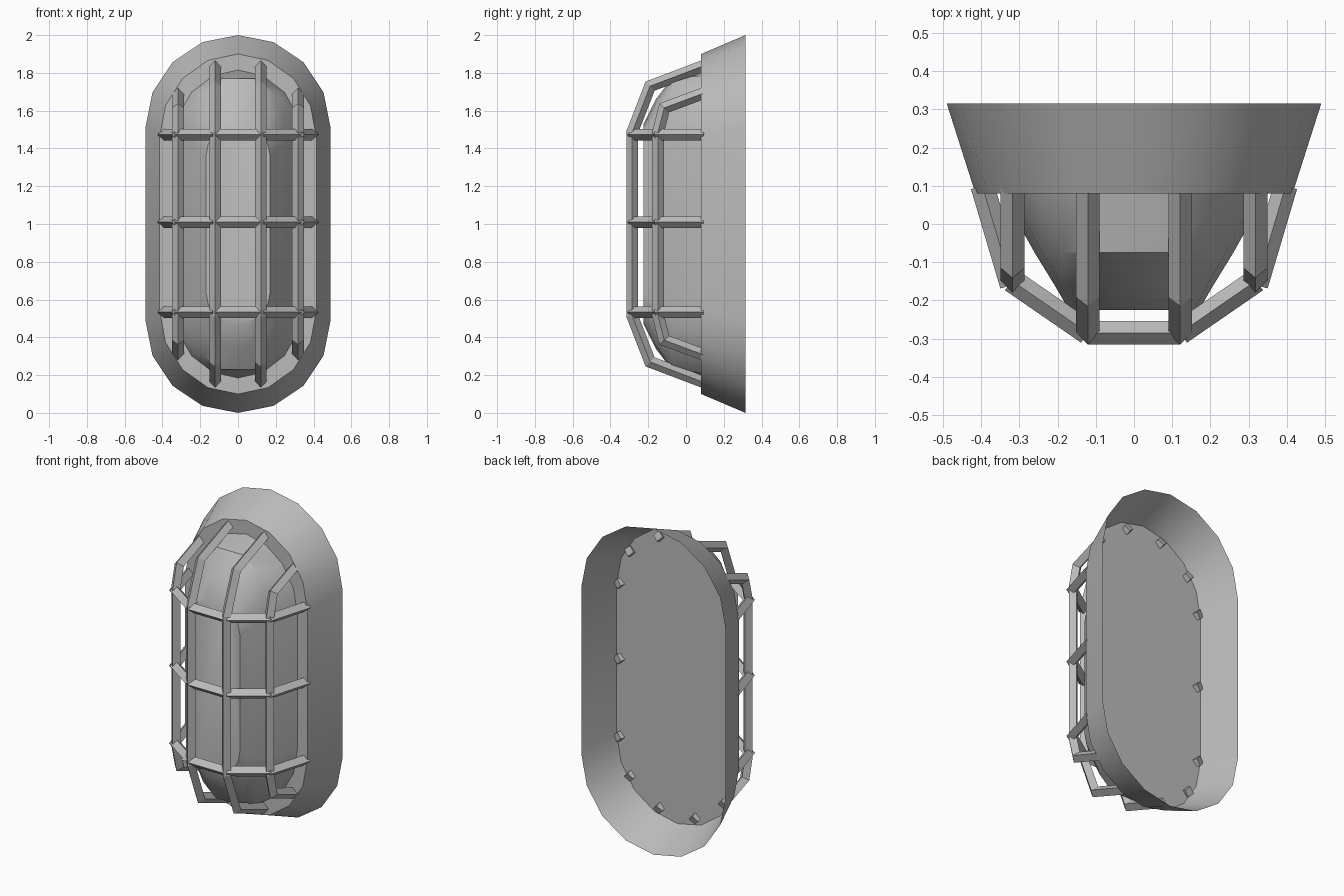
import bpy, bmesh, math
from mathutils import Vector

if "Cube" in bpy.data.objects:
    bpy.data.objects.remove(bpy.data.objects["Cube"])

grey = bpy.data.materials.new("light_grey")
grey.diffuse_color = (0.5, 0.5, 0.5, 1)
grey.use_nodes = True
grey.node_tree.nodes["Principled BSDF"].inputs["Base Color"].default_value = grey.diffuse_color


def finish(name, bm, angle=None):
    bmesh.ops.recalc_face_normals(bm, faces=bm.faces)
    me = bpy.data.meshes.new(name)
    bm.to_mesh(me)
    bm.free()
    me.materials.append(grey)
    ob = bpy.data.objects.new(name, me)
    bpy.context.collection.objects.link(ob)
    if angle:
        bpy.ops.object.select_all(action='DESELECT')
        ob.select_set(True)
        bpy.context.view_layer.objects.active = ob
        bpy.ops.object.shade_smooth_by_angle(angle=math.radians(angle))
    return ob


def stadium(y, rx, rz, arc, cap=9):
    """Upright oval outline: half width, half height, arc rise, flat top limit."""
    pts = []
    for side in (1, -1):
        for i in range(9):
            a = math.pi * i / 8
            z = min(rz - arc + arc * math.sin(a), cap)
            pts.append(Vector((side * rx * math.cos(a), y, 1 + side * z)))
    return pts


def loft(bm, outlines):
    rings = [[bm.verts.new(p) for p in o] for o in outlines]
    for a, b in zip(rings, rings[1:]):
        for i in range(len(a)):
            j = (i + 1) % len(a)
            bm.faces.new((a[i], a[j], b[j], b[i]))
    return rings


def bar(bm, path, normal, r=0.031):
    """Diamond section swept along a flat path, mitred at its bends."""
    path = [Vector(p) for p in path]
    n = Vector(normal).normalized()
    rings = []
    for i, p in enumerate(path):
        d1 = (p - path[max(i - 1, 0)]).normalized()
        d2 = (path[min(i + 1, len(path) - 1)] - p).normalized()
        t = (d1 + d2).normalized()
        ref = d1 if d1.length > 0 else d2
        s = t.cross(n) * (r / max(t.dot(ref), 0.5))
        rings.append([bm.verts.new(p + o) for o in (n * r, s, -n * r, -s)])
    for a, b in zip(rings, rings[1:]):
        for k in range(4):
            m = (k + 1) % 4
            bm.faces.new((a[k], a[m], b[m], b[k]))
    bm.faces.new(rings[0])
    bm.faces.new(rings[-1])


# Flared housing, open at the back, closed by the mounting plate in front
bm = bmesh.new()
rings = loft(bm, [stadium(0.315, 0.49, 1.0, 0.49), stadium(0.08, 0.415, 0.9, 0.441)])
bm.faces.new(rings[1])
finish("housing", bm, 30)

# Faceted lamp cover
bm = bmesh.new()
rings = loft(bm, [stadium(0.08, 0.347, 0.815, 0.40),
                  stadium(-0.075, 0.26, 0.80, 0.36, 0.77),
                  stadium(-0.16, 0.208, 0.66, 0.26),
                  stadium(-0.225, 0.17, 0.53, 0.17)])
bm.faces.new(rings[-1])
finish("lamp_cover", bm, 30)

# Upright guard bars, given as (y, height from the middle)
inner = [(0.10, 0.84), (-0.19, 0.73), (-0.285, 0.485)]
outer = [(0.10, 0.695), (-0.115, 0.615), (-0.148, 0.485)]
for name, x, half in (("inner_guard_bars", 0.121, inner), ("outer_guard_bars", 0.318, outer)):
    bm = bmesh.new()
    for s in (-1, 1):
        path = [(s * x, y, 1 + h) for y, h in half]
        path += [(s * x, y, 1 - h) for y, h in reversed(half)]
        bar(bm, path, (1, 0, 0))
    finish(name, bm)

# Cross bars in straight pieces around the cage
bm = bmesh.new()
for z in (1.473, 1.01, 0.533):
    bar(bm, [(-0.12, -0.285, z), (0.12, -0.285, z)], (0, 0, 1))
    for s in (-1, 1):
        bar(bm, [(s * 0.121, -0.285, z), (s * 0.32, -0.148, z)], (0, 0, 1))
        bar(bm, [(s * 0.32, -0.16, z), (s * 0.397, 0.10, z)], (0, 0, 1))
finish("cross_bars", bm)
